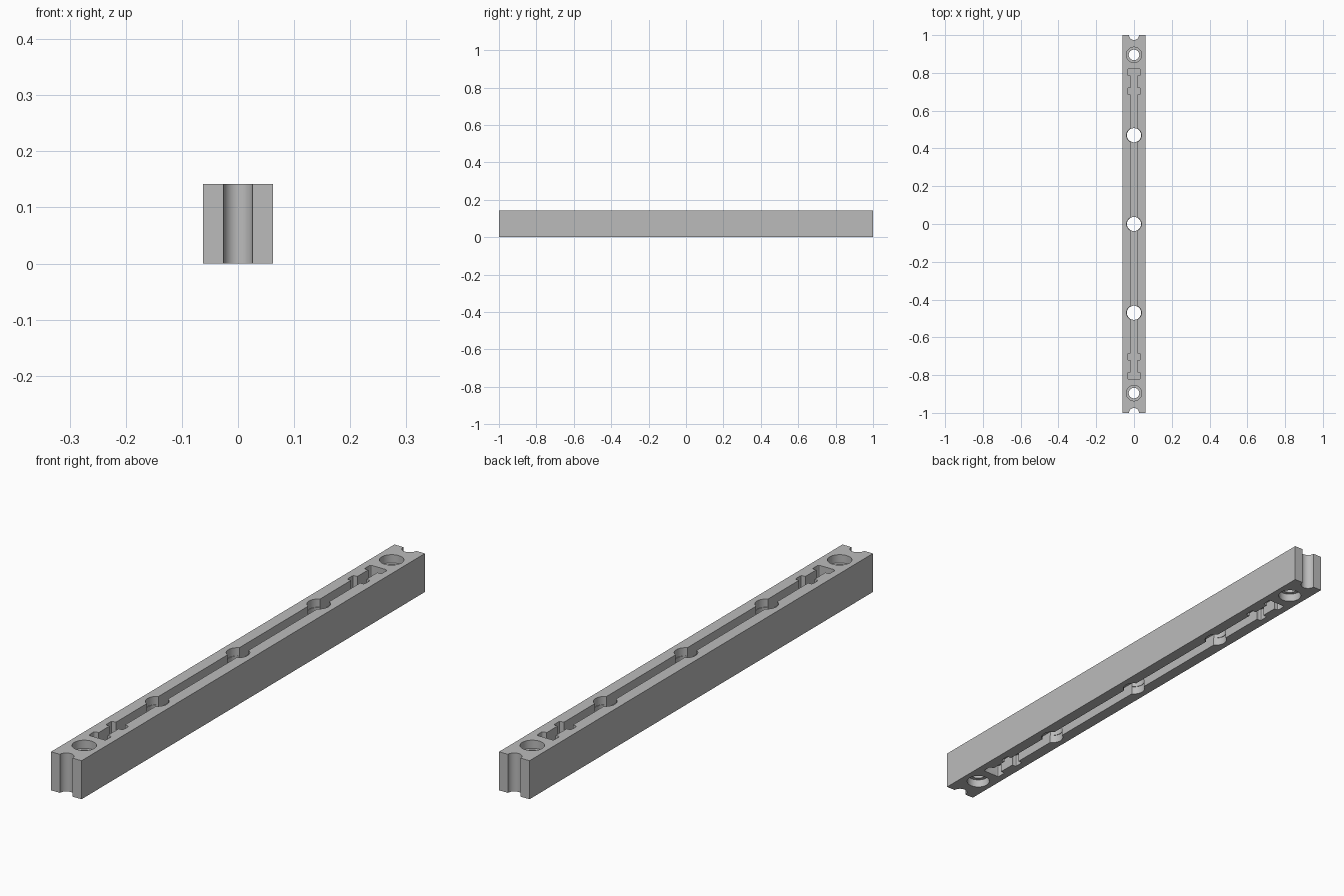
import bpy, bmesh, math
from mathutils import Matrix

if "Cube" in bpy.data.objects:
    bpy.data.objects.remove(bpy.data.objects["Cube"], do_unlink=True)

WIDTH, LENGTH, HEIGHT = 0.124, 2.0, 0.142
SLOT_DEPTH, BORE_DEPTH = 0.045, 0.03
OVER = 0.02  # how far cutters stick out

grey = bpy.data.materials.new("plain grey")
grey.use_nodes = True
colour = (0.5, 0.5, 0.5, 1)
grey.diffuse_color = colour
grey.node_tree.nodes["Principled BSDF"].inputs["Base Color"].default_value = colour


def finish(bm, name):
    mesh = bpy.data.meshes.new(name)
    bm.to_mesh(mesh)
    bm.free()
    mesh.materials.append(grey)
    obj = bpy.data.objects.new(name, mesh)
    bpy.context.collection.objects.link(obj)
    return obj


def box(name, size, centre, rounding=0):
    bm = bmesh.new()
    bmesh.ops.create_cube(bm, size=1, matrix=Matrix.Translation(centre) @ Matrix.Diagonal((*size, 1)))
    if rounding:
        upright = [e for e in bm.edges
                   if abs(e.verts[0].co.z - e.verts[1].co.z) > 0.01]
        bmesh.ops.bevel(bm, geom=upright, offset=rounding, segments=3,
                        profile=0.5, affect='EDGES')
    return finish(bm, name)


def cylinder(name, radius, y, low, high):
    bm = bmesh.new()
    bmesh.ops.create_cone(bm, cap_ends=True, segments=48, radius1=radius, radius2=radius,
                          depth=high - low,
                          matrix=Matrix.Translation((0, y, (low + high) / 2)))
    return finish(bm, name)


bar = box("slotted_bar", (WIDTH, LENGTH, HEIGHT), (0, 0, HEIGHT / 2))
cutters = []

# Slots and cross pockets on the top and bottom faces
tall = SLOT_DEPTH + OVER
for z in (HEIGHT - SLOT_DEPTH + tall / 2, SLOT_DEPTH - tall / 2):
    cutters.append(box("slot_cutter", (0.037, 1.61, tall), (0, 0, z)))
    for side in (-1, 1):
        for y in (0.703, 0.803):
            cutters.append(box("pocket_cutter", (0.07, 0.036, tall),
                               (0, side * y, z), 0.007))

# Through holes with a counterbore at each face
holes = [(0, 0.0375, 0.0395)]
for side in (-1, 1):
    holes += [(side * 0.47, 0.0375, 0.0395), (side * 0.895, 0.028, 0.041)]
for y, radius, bore in holes:
    cutters.append(cylinder("hole_cutter", radius, y, -OVER, HEIGHT + OVER))
    cutters.append(cylinder("bore_cutter", bore, y, -OVER, BORE_DEPTH))
    cutters.append(cylinder("bore_cutter", bore, y, HEIGHT - BORE_DEPTH, HEIGHT + OVER))

# Half-round grooves in both ends
for side in (-1, 1):
    cutters.append(cylinder("groove_cutter", 0.026, side * LENGTH / 2, -OVER, HEIGHT + OVER))

# Cut everything out of the bar
for cutter in cutters:
    cutter.hide_render = True
    cut = bar.modifiers.new("cut", 'BOOLEAN')
    cut.operation = 'DIFFERENCE'
    cut.solver = 'EXACT'
    cut.object = cutter

bpy.context.view_layer.update()
graph = bpy.context.evaluated_depsgraph_get()
result = bpy.data.meshes.new_from_object(bar.evaluated_get(graph))
bar.modifiers.clear()
bar.data = result
for cutter in cutters:
    bpy.data.objects.remove(cutter, do_unlink=True)
result.materials.clear()
result.materials.append(grey)
for face in result.polygons:
    face.material_index = 0

bpy.ops.object.select_all(action='DESELECT')
bar.select_set(True)
bpy.context.view_layer.objects.active = bar
bpy.ops.object.shade_smooth_by_angle(angle=math.radians(30))
